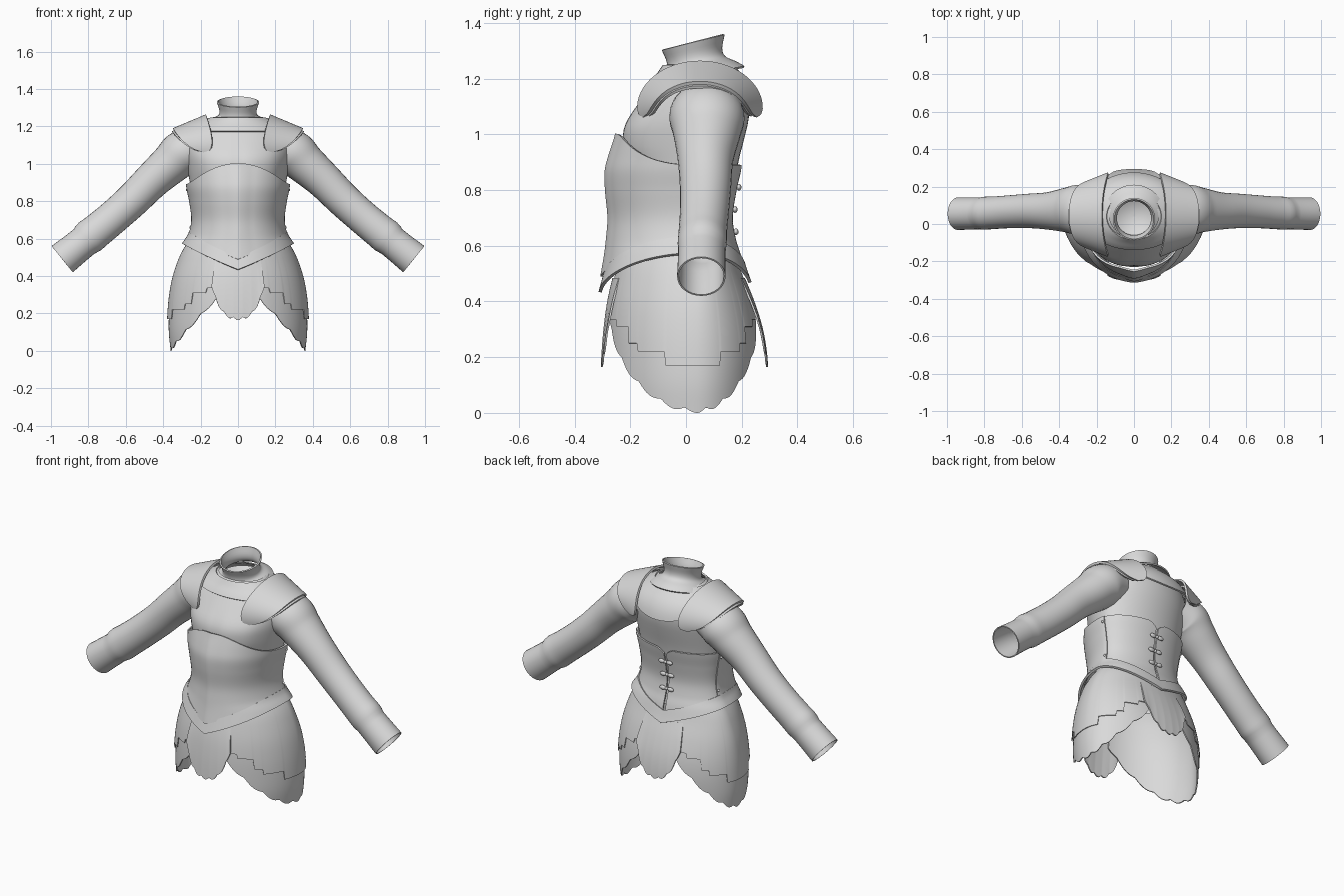
import bpy
from math import sin, cos, pi, radians
from mathutils import Vector

if "Cube" in bpy.data.objects:
    bpy.data.objects.remove(bpy.data.objects["Cube"])

GREY = (0.7, 0.7, 0.7, 1.0)
cloth = bpy.data.materials.new("plain_grey")
cloth.use_nodes = True
cloth.diffuse_color = GREY
cloth.node_tree.nodes["Principled BSDF"].inputs["Base Color"].default_value = GREY


def interp(rows, k):
    """Smooth interpolation of table rows, keyed by their first value."""
    k = min(max(k, rows[0][0]), rows[-1][0])
    i = 0
    while i < len(rows) - 2 and k > rows[i + 1][0]:
        i += 1

    def slope(j, c):
        lo, hi = rows[max(j - 1, 0)], rows[min(j + 1, len(rows) - 1)]
        return (hi[c] - lo[c]) / (hi[0] - lo[0])

    a, b = rows[i], rows[i + 1]
    h = b[0] - a[0]
    t = (k - a[0]) / h
    out = []
    for c in range(1, len(a)):
        blend = t * t * (3 - 2 * t)
        out.append(a[c] + (b[c] - a[c]) * blend
                   + h * t * (1 - t) * ((1 - t) * slope(i, c) - t * slope(i + 1, c)))
    return out


def finish(ob):
    ob.data.materials.clear()
    ob.data.materials.append(cloth)
    bpy.ops.object.select_all(action='DESELECT')
    ob.select_set(True)
    bpy.context.view_layer.objects.active = ob
    for m in list(ob.modifiers):
        bpy.ops.object.modifier_apply(modifier=m.name)
    bpy.ops.object.shade_smooth_by_angle(angle=radians(40))


def surface(name, f, nu, nv, closed=False, thick=0.0, mirror=False):
    """Grid of points f(u, v), optionally thickened inwards and mirrored."""
    cols = nu if closed else nu + 1
    verts = [f(i / nu, j / nv) for j in range(nv + 1) for i in range(cols)]
    faces = []
    for j in range(nv):
        for i in range(nu):
            n = (i + 1) % cols
            faces.append((j * cols + i, j * cols + n, (j + 1) * cols + n, (j + 1) * cols + i))
    mesh = bpy.data.meshes.new(name)
    mesh.from_pydata(verts, [], faces)
    ob = bpy.data.objects.new(name, mesh)
    bpy.context.collection.objects.link(ob)
    if thick:
        m = ob.modifiers.new("thickness", 'SOLIDIFY')
        m.thickness, m.offset = thick, -1
    if mirror:
        ob.modifiers.new("mirror", 'MIRROR')
    finish(ob)
    return ob


def bead(name, loc, scale):
    bpy.ops.mesh.primitive_uv_sphere_add(segments=16, ring_count=8, location=loc)
    ob = bpy.context.object
    ob.name = name
    ob.scale = scale
    finish(ob)


# Cross-sections: height, half width, front y, back y
SHIRT = [(.55, .25, -.23, .165), (.7, .225, -.2, .15), (.8, .24, -.205, .17),
         (.9, .257, -.21, .188), (1.0, .275, -.213, .213), (1.05, .283, -.2, .224),
         (1.1, .285, -.175, .228), (1.15, .275, -.143, .222), (1.19, .24, -.115, .205),
         (1.22, .19, -.09, .18), (1.25, .13, -.07, .155)]
CORSET = [(.43, .33, -.293, .225), (.5, .308, -.28, .205), (.57, .28, -.268, .188),
          (.62, .252, -.262, .172), (.7, .236, -.256, .16), (.8, .248, -.265, .174),
          (.87, .262, -.266, .19), (.92, .268, -.254, .2), (1.0, .28, -.228, .215)]
SKIRT = [(0, .36, -.27, .26), (.1, .37, -.28, .267), (.2, .369, -.282, .27),
         (.3, .361, -.28, .26), (.4, .343, -.272, .235), (.5, .31, -.255, .2),
         (.55, .285, -.243, .185), (.6, .25, -.23, .168)]
CY = 0.04


def around(rows, th, z, off=0.0):
    """Point on a body section: th is 0 at the front, a quarter turn at +x."""
    a, front, back = interp(rows, z)
    depth = CY - front if cos(th) > 0 else back - CY
    return Vector(((a + off) * sin(th), CY - (depth + off) * cos(th), z))


def mix(a, b, t):
    return a + (b - a) * t


def vee(side, tip, th):
    """Edge height that drops from the sides to a point in the middle."""
    return mix(tip, side, abs(sin(th)))


# Shirt body with a soft chest
def shirt(u, v):
    th, z = 2 * pi * u, mix(.55, 1.25, v)
    t = min(th, 2 * pi - th)
    swell = .018 * math_bump((t - .42) / .45) * math_bump((z - .99) / .09)
    return around(SHIRT, th, z, swell)


def math_bump(d):
    return 1 / (1 + d ** 4) if abs(d) < 3 else 0


surface("shirt_body", shirt, 64, 36, closed=True)

# Sleeves: step, x, z, radius in the arm plane, y radius, y centre
SLEEVE = [(0, .20, 1.09, .10, .12, .07), (1, .29, 1.06, .122, .135, .075),
          (2, .36, 1.0, .11, .12, .075), (3, .46, .91, .098, .10, .07),
          (4, .56, .81, .093, .092, .07), (5, .66, .72, .091, .088, .066),
          (6, .75, .645, .092, .087, .06), (6.6, .80, .605, .094, .088, .058),
          (6.8, .82, .587, .086, .085, .057), (8, .94, .49, .09, .087, .055)]


def sleeve(u, v):
    k = 8 * v
    x, z, r, ry, y = interp(SLEEVE, k)
    p, q = interp(SLEEVE, k - .1), interp(SLEEVE, k + .1)
    tan = Vector((q[0] - p[0], 0, q[1] - p[1])).normalized()
    up = Vector((-tan.z, 0, tan.x))
    ph = 2 * pi * u
    return Vector((x, y, z)) + up * r * cos(ph) + Vector((0, -ry * sin(ph), 0))


surface("sleeves", sleeve, 32, 48, closed=True, thick=.006, mirror=True)

# Collar, tilted up at the back: step, front z, back z, radius, y centre
COLLAR = [(0, 1.185, 1.245, .165, .045), (1, 1.21, 1.262, .14, .04),
          (2, 1.232, 1.28, .106, .035), (3, 1.262, 1.31, .1, .03),
          (4, 1.302, 1.358, .113, .026)]


def collar(u, v):
    th = 2 * pi * u
    zf, zb, r, y = interp(COLLAR, 4 * v)
    return Vector((r * sin(th), y - r * cos(th), mix(zb, zf, (1 + cos(th)) / 2)))


surface("collar", collar, 48, 16, closed=True, thick=.008)


def lining(u, v):
    r, th = .11 * (1 - v) + .001, 2 * pi * u
    return Vector((r * sin(th), CY - r * cos(th), 1.2 + 3 * r * r))


surface("neck_lining", lining, 32, 6, closed=True)


# Mantle around the neck with a point at the back
def mantle(u, v):
    th = 2 * pi * u
    back = max(0, -cos(th)) ** 3
    return around(SHIRT, th, mix(1.175 - .085 * back, 1.248, v), .013 + .035 * (1 - v) * back)


surface("neck_mantle", mantle, 64, 10, closed=True, thick=.01)


# Layered shoulder pads with rounded front and back lobes
def pad(shift, drop, width):
    def f(u, v):
        e = 2 * u - 1
        t = e * radians(100)
        w = width * (1 - abs(e) ** 5) ** .5
        x = .26 + shift - .075 * e * e + w * (1 - 2 * v)
        ry = .21 - .4 * (x - .18) - drop
        top = .175 - .42 * (x - .17) - drop
        return Vector((x, .05 + ry * sin(t), 1.09 + top * cos(t)))
    return f


surface("upper_shoulder_pads", pad(0, 0, .088), 48, 14, thick=.012, mirror=True)
surface("lower_shoulder_pads", pad(.018, .014, .075), 48, 14, thick=.01, mirror=True)


# Corset: ridged front plate, two back plates
def corset_front(u, v):
    th = radians(mix(-102, 102, u))
    top = .89 + .113 * max(0, cos(th)) ** 2.5
    ridge = .012 * max(0, 1 - abs(th) / .26)
    return around(CORSET, th, mix(vee(.61, .49, th), top, v), .014 + ridge)


def corset_back(u, v):
    deg = mix(94, 178.5, u)
    th = radians(deg)
    top = .89 - .03 * (max(0, deg - 166) / 12.5) ** 2
    return around(CORSET, th, mix(vee(.61, .51, th), top, v), .008)


surface("corset_front", corset_front, 64, 28, thick=.01)
surface("corset_back_plates", corset_back, 32, 28, thick=.008, mirror=True)


# Pointed hip belt
def belt(u, v):
    th = 2 * pi * u
    tip = .435 if cos(th) > 0 else .47
    z = mix(vee(.575, tip, th), vee(.635, tip + .065, th), v)
    return around(CORSET, th, z, mix(.022, .016, v))


surface("hip_belt", belt, 96, 6, closed=True, thick=.012)


# Scalloped side panels of the skirt
def hem(th):
    return vee(0, .40, th) + .016 * (1 - abs(sin(11 * th)))


def side_panel(u, v):
    th = radians(mix(8, 172, u))
    return around(SKIRT, th, mix(hem(th), vee(.61, .49, th), v))


surface("skirt_side_panels", side_panel, 132, 24, thick=.006, mirror=True)

# Stepped upper layer: angle from the side, edge height
STEPS = [(20, .17), (40, .22), (48, .25), (62, .31), (72, .335), (90, .36)]


def stepped_layer(u, v):
    deg = mix(10, 170, u)
    th = radians(deg)
    low = next(z for limit, z in STEPS if abs(deg - 90) <= limit)
    low = max(low, hem(th) + .004)
    return around(SKIRT, th, mix(low, vee(.6, .485, th), v), mix(.009, .003, v))


surface("skirt_stepped_layer", stepped_layer, 160, 16, thick=.004, mirror=True)


# Centre panels, front and back
def centre_panel(middle):
    def f(u, v):
        r = 2 * u - 1
        th = middle + r * radians(22)
        low = .165 + .18 * abs(r) ** 2.5 + .014 * (1 - abs(cos(3 * pi * r)))
        return around(SKIRT, th, mix(low, .485, v), mix(.024, .006, v))
    return f


surface("skirt_front_panel", centre_panel(0), 60, 14, thick=.007)
surface("skirt_back_panel", centre_panel(pi), 60, 14, thick=.007)

# Back clasps and side studs on the corset
for n, z in enumerate((.65, .73, .81)):
    y = around(CORSET, pi, z, .014).y
    bead(f"clasp_{n}_knot", (0, y, z), (.009, .009, .009))
    for side, s in (("left", 1), ("right", -1)):
        bead(f"clasp_{n}_{side}", (s * .025, y, z), (.02, .009, .012))
for n, z in enumerate((.66, .86)):
    p = around(CORSET, radians(98), z, .015)
    for side, s in (("left", 1), ("right", -1)):
        bead(f"stud_{n}_{side}", (s * p.x, p.y, z), (.007, .007, .007))
